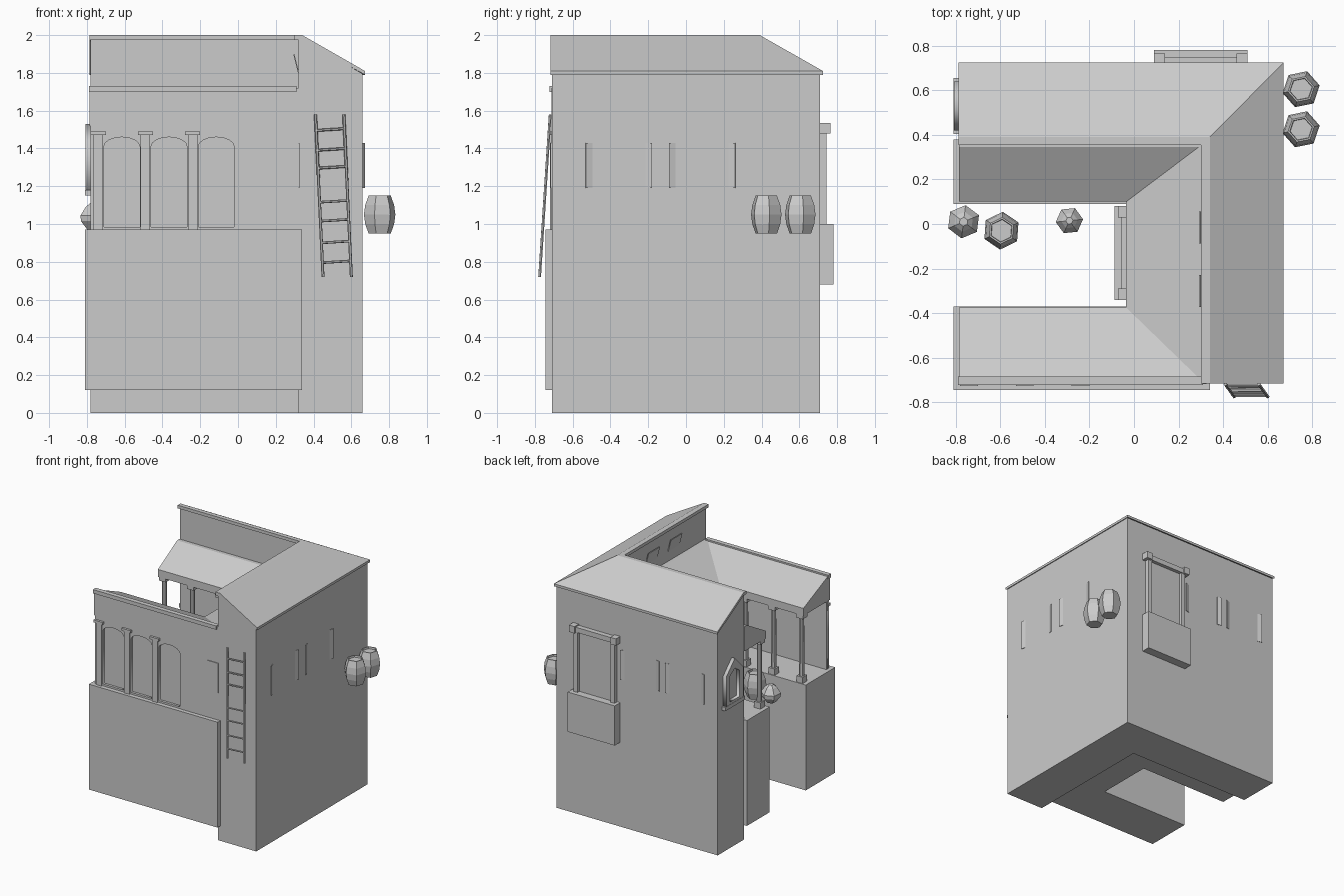
import bpy, bmesh, math
from mathutils import Vector, Matrix

if "Cube" in bpy.data.objects:
    bpy.data.objects.remove(bpy.data.objects["Cube"])


def finish(name, bm, loc=(0, 0, 0)):
    bmesh.ops.recalc_face_normals(bm, faces=bm.faces)
    me = bpy.data.meshes.new(name)
    bm.to_mesh(me)
    bm.free()
    ob = bpy.data.objects.new(name, me)
    ob.location = loc
    bpy.context.collection.objects.link(ob)
    return ob


def box(name, x0, x1, y0, y1, z0, z1, turn=None):
    bm = bmesh.new()
    bmesh.ops.create_cube(bm, size=1)
    bmesh.ops.scale(bm, vec=(x1 - x0, y1 - y0, z1 - z0), verts=bm.verts)
    ob = finish(name, bm, ((x0 + x1) / 2, (y0 + y1) / 2, (z0 + z1) / 2))
    if turn:
        ob.rotation_euler = turn
    return ob


def sweep(name, rails):
    """Mitred solid: each rail is (list of xy points, z); rails form a closed section."""
    bm = bmesh.new()
    v = [[bm.verts.new((x, y, z)) for x, y in path] for path, z in rails]
    n, m = len(v), len(v[0])
    for i in range(n):
        a, b = v[i], v[(i + 1) % n]
        for j in range(m - 1):
            bm.faces.new((a[j], a[j + 1], b[j + 1], b[j]))
    bm.faces.new([r[0] for r in v])
    bm.faces.new([r[-1] for r in v])
    return finish(name, bm)


def plate(name, loops, half_depth, loc, rot):
    """Flat outline with holes, extruded."""
    cu = bpy.data.curves.new(name, 'CURVE')
    cu.dimensions, cu.fill_mode, cu.extrude = '2D', 'BOTH', half_depth
    for pts in loops:
        s = cu.splines.new('POLY')
        s.points.add(len(pts) - 1)
        for p, (x, y) in zip(s.points, pts):
            p.co = (x, y, 0, 1)
        s.use_cyclic_u = True
    tmp = bpy.data.objects.new(name + "_outline", cu)
    bpy.context.collection.objects.link(tmp)
    dg = bpy.context.evaluated_depsgraph_get()
    me = bpy.data.meshes.new_from_object(tmp.evaluated_get(dg))
    bpy.data.objects.remove(tmp)
    ob = bpy.data.objects.new(name, me)
    ob.location, ob.rotation_euler = loc, rot
    bpy.context.collection.objects.link(ob)


def lathe(name, profile, x, y, z, sides=6, phase=0.0):
    bm = bmesh.new()
    rings = [[bm.verts.new((r * math.cos(phase + k * math.tau / sides),
                            r * math.sin(phase + k * math.tau / sides), h))
              for k in range(sides)] for r, h in profile]
    for a, b in zip(rings, rings[1:]):
        for k in range(sides):
            q = (k + 1) % sides
            bm.faces.new((a[k], a[q], b[q], b[k]))
    bm.faces.new(rings[0])
    bm.faces.new(rings[-1])
    return finish(name, bm, (x, y, z))


def rod(name, a, b, r, sides=6):
    a, b = Vector(a), Vector(b)
    bm = bmesh.new()
    bmesh.ops.create_cone(bm, cap_ends=True, segments=sides, radius1=r, radius2=r, depth=(b - a).length)
    ob = finish(name, bm, (a + b) / 2)
    ob.rotation_euler = (b - a).to_track_quat('Z', 'Y').to_euler()


# L-shaped main block and its roof
def ell(xl, x, y, yf=-0.71):
    return [(xl, y), (x, y), (x, yf)]

sweep("main_walls", [(ell(-.78, .32, .375), 0), (ell(-.78, .32, .375), 1.98), (ell(-.78, .34, .39), 1.98),
                     (ell(-.78, .66, .71), 1.795), (ell(-.78, .66, .71), 0)])
sweep("main_roof", [(ell(-.787, .30, .355, -.717), 1.975), (ell(-.787, .30, .355, -.717), 2.0),
                    (ell(-.787, .34, .39, -.717), 2.0), (ell(-.787, .672, .725, -.717), 1.81),
                    (ell(-.787, .672, .725, -.717), 1.79), (ell(-.787, .34, .39, -.717), 1.975)])

# U-shaped raised base and gallery roof
def you(xl, x, yf, yb):
    return [(xl, yf), (x, yf), (x, yb), (xl, yb)]

base_out, base_in = you(-.81, .34, -.745, .38), you(-.81, -.02, -.37, .09)
sweep("gallery_base", [(base_out, .12), (base_out, .97), (base_in, .97), (base_in, .12)])
ro, ri = you(-.785, .32, -.712, .375), you(-.785, -.035, -.375, .10)
sweep("gallery_roof", [(ro, 1.52), (ro, 1.72), (you(-.785, .29, -.69, .345), 1.72), (ri, 1.58), (ri, 1.52)])
box("parapet_cap", -.79, .31, -.722, -.685, 1.70, 1.73)

# front arcade: arched screen, backing wall, pilasters
def arch(x0, x1):
    c, w = (x0 + x1) / 2, (x1 - x0) / 2
    return [(x0, .985), (x1, .985)] + [(c + w * math.cos(t * math.pi / 8), 1.41 + .05 * math.sin(t * math.pi / 8))
                                       for t in range(9)]

frame = [(-.78, .97), (-.01, .97), (-.01, 1.52), (-.78, 1.52)]
plate("arcade_screen", [frame] + [arch(x, x + .19) for x in (-.71, -.46, -.21)], .01,
      (0, -.70, 0), (math.pi / 2, 0, 0))
box("arcade_backing", -.78, .32, -.69, -.675, .97, 1.53)
box("front_plain_wall", -.01, .32, -.712, -.68, .97, 1.52)
for x in (-.74, -.49, -.24):
    box("pilaster", x - .025, x + .025, -.72, -.69, .97, 1.47)
    box("pilaster_capital", x - .04, x + .04, -.728, -.685, 1.47, 1.49)

# courtyard columns
def column(x, y):
    box("column_plinth", x - .028, x + .028, y - .028, y + .028, .97, 1.02)
    lathe("column_shaft", [(.02, 0), (.018, .47)], x, y, 1.02, 8)
    box("column_capital", x - .03, x + .03, y - .03, y + .03, 1.49, 1.525)

for x in (-.75, -.50, -.25, .01):
    for y in (-.405, .135):
        column(x, y)

# balconies: parapet box, posts, lintel, door panel (local +y faces outward)
def balcony(x, y, angle):
    parts = [box("balcony_box", -.21, .21, -.02, .065, .68, 1.0),
             box("balcony_lintel", -.19, .19, -.01, .035, 1.485, 1.525),
             box("balcony_door", -.15, .15, -.01, .006, 1.0, 1.485)]
    for s in (-1, 1):
        parts.append(box("balcony_post", s * .165 - .018, s * .165 + .018, -.005, .03, 1.0, 1.485))
        parts.append(box("lintel_end", s * .185 - .025, s * .185 + .025, -.01, .05, 1.48, 1.535))
    m = Matrix.Translation((x, y, 0)) @ Matrix.Rotation(angle, 4, 'Z')
    for p in parts:
        p.location = m @ p.location
        p.rotation_euler = (0, 0, angle)

balcony(.30, .715, 0)
balcony(-.022, -.13, math.pi / 2)

# slightly opened shutters, in pairs
for c in (-.355, .085):
    for s in (-1, 1):
        y = c + s * .158
        box("side_shutter", .662, .666, y - .018, y + .018, 1.19, 1.43, (0, 0, -s * .3))
for c in (-.09, -.49):
    for s in (-1, 1):
        x = c + s * .158
        box("back_shutter", x - .018, x + .018, .712, .716, 1.19, 1.43, (0, 0, s * .3))
box("front_shutter", .23, .325, -.718, -.708, 1.19, 1.43)
for y in (-.30, -.015):
    box("inner_hatch", .305, .311, y - .072, y + .072, 1.80, 1.90, (0, -.25, 0))

# gabled window frame on the left end
plate("gable_window_frame",
      [[(-.11, 1.15), (.11, 1.15), (.11, 1.42), (0, 1.53), (-.11, 1.42)],
       [(-.06, 1.20), (.06, 1.20), (.06, 1.41), (0, 1.45), (-.06, 1.41)]],
      .015, (-.793, .53, 0), (math.pi / 2, 0, -math.pi / 2))
box("window_sill", -.81, -.77, .405, .655, 1.15, 1.18)

# leaning ladder
def rail(x, z):
    t = (1.58 - z) / .86
    return (x + .04 * t, -.719 - .056 * t, z)

for x in (.41, .56):
    rod("ladder_rail", rail(x, 1.58), rail(x, .72), .008)
for z in (1.5, 1.395, 1.3, 1.12, 1.02, .905, .80):
    rod("ladder_rung", rail(.405, z - .005), rail(.565, z + .005), .007)

# barrels and pots
barrel = [(.06, 0), (.078, .05), (.085, .10), (.078, .15), (.06, .20), (.052, .20), (.05, .185)]
for x, y, ph in ((.75, .425, .2), (.75, .605, .2), (-.595, -.03, .45)):
    lathe("barrel", barrel, x, y, .95, 6, ph)
pot = [(.035, 0), (.072, .045), (.075, .075), (.045, .12), (.02, .14)]
lathe("large_pot", pot, -.765, .01, .97, 6, .4)
lathe("small_pot", [(r * .82, h * .85) for r, h in pot], -.29, .015, .97, 6, .1)
